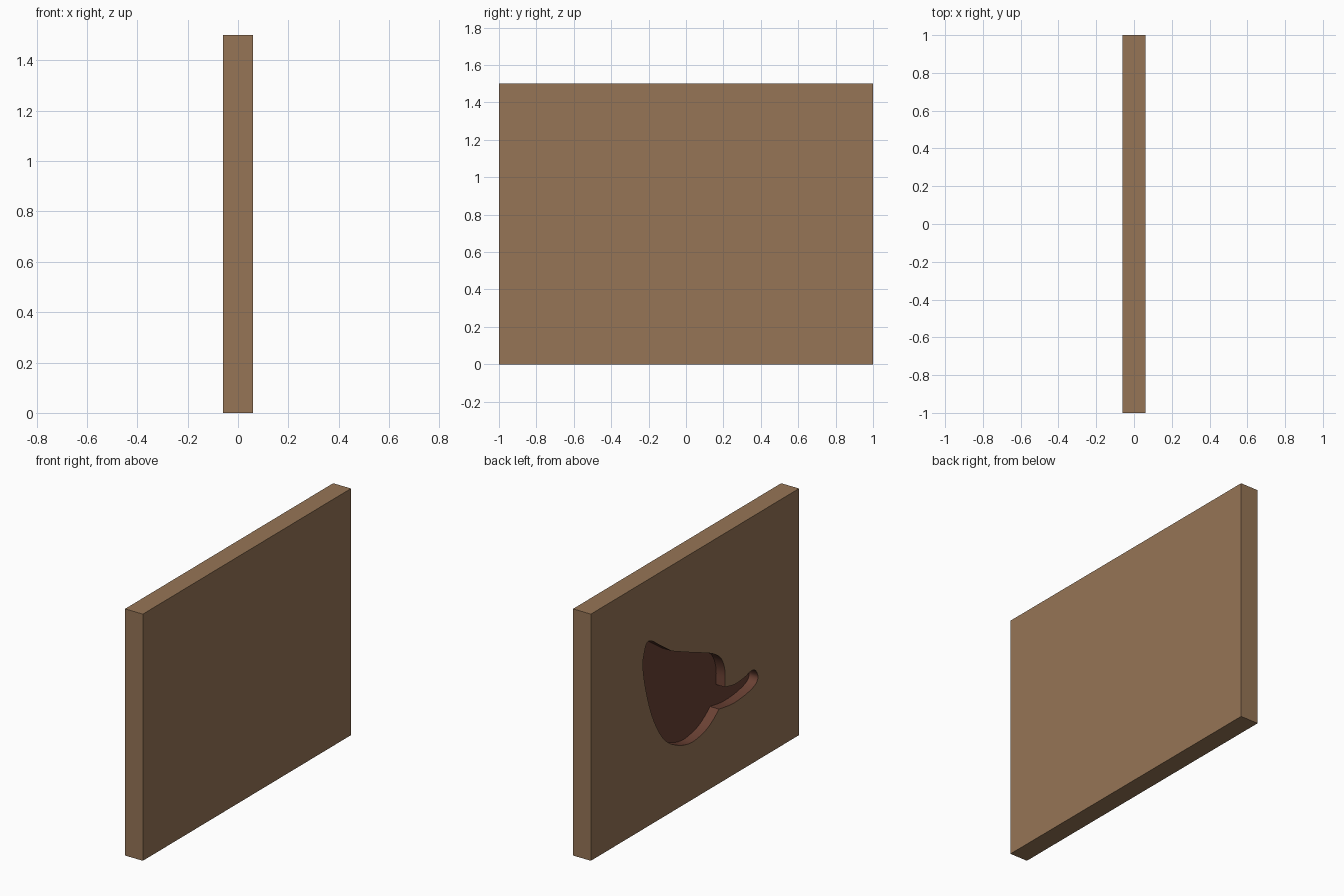
import bpy, bmesh
from mathutils import Vector

if "Cube" in bpy.data.objects:
    bpy.data.objects.remove(bpy.data.objects["Cube"])

THICK, DEPTH = 0.12, 0.06


def material(name, rgb):
    m = bpy.data.materials.new(name)
    m.diffuse_color = (*rgb, 1)
    m.use_nodes = True
    m.node_tree.nodes["Principled BSDF"].inputs["Base Color"].default_value = m.diffuse_color
    return m


def smooth_run(pts, steps=5):
    """Catmull-Rom samples through an open run, without its last point."""
    p = [Vector(q) for q in pts]
    p = [2 * p[0] - p[1]] + p + [2 * p[-1] - p[-2]]
    out = []
    for a, b, c, d in zip(p, p[1:], p[2:], p[3:]):
        for i in range(steps):
            t = i / steps
            out.append(0.5 * (2 * b + (c - a) * t + (2 * a - 5 * b + 4 * c - d) * t * t
                              + (3 * b - a - 3 * c + d) * t ** 3))
    return out


def add_object(name, bm, mat):
    bmesh.ops.recalc_face_normals(bm, faces=bm.faces)
    me = bpy.data.meshes.new(name)
    bm.to_mesh(me)
    bm.free()
    me.materials.append(mat)
    ob = bpy.data.objects.new(name, me)
    bpy.context.collection.objects.link(ob)
    return ob


# board
bm = bmesh.new()
bmesh.ops.create_cube(bm, size=1)
for v in bm.verts:
    v.co = Vector((v.co.x * THICK, v.co.y * 2, (v.co.z + 0.5) * 1.5))
board = add_object("board", bm, material("wood", (0.305, 0.178, 0.093)))

# recess outline (y, z): body, tail, top lobe, sloping top edge
runs = [
    [(.22, .977), (.337, 1.058), (.413, 1.112), (.462, 1.118), (.49, 1.056), (.5, .99),
     (.471, .835), (.413, .66), (.337, .521), (.26, .437), (.144, .375), (.029, .349),
     (-.096, .369), (-.173, .407), (-.231, .452)],
    [(-.231, .452), (-.356, .435), (-.481, .442), (-.577, .466), (-.606, .504),
     (-.587, .548), (-.558, .565), (-.519, .562), (-.481, .552), (-.385, .545), (-.288, .564)],
    [(-.288, .564), (-.288, .667), (-.25, .755), (-.183, .805), (-.125, .834)],
    [(-.125, .834), (.05, .905), (.22, .977)],
]
outline = [q for run in runs for q in smooth_run(run)]

# cutter for the recess in the -x face
bm = bmesh.new()
face = bm.faces.new([bm.verts.new((-THICK / 2 - 0.1, q.x, q.y)) for q in outline])
ext = bmesh.ops.extrude_face_region(bm, geom=[face])
for g in ext["geom"]:
    if isinstance(g, bmesh.types.BMVert):
        g.co.x = DEPTH - THICK / 2
cutter = add_object("recess_cutter", bm, material("recess_brown", (0.145, 0.053, 0.034)))
cutter.hide_render = True

mod = board.modifiers.new("recess", 'BOOLEAN')
mod.operation = 'DIFFERENCE'
mod.solver = 'EXACT'
mod.material_mode = 'TRANSFER'
mod.object = cutter
bpy.context.view_layer.objects.active = board
board.select_set(True)
cutter.select_set(False)
bpy.ops.object.modifier_apply(modifier=mod.name)
bpy.data.objects.remove(cutter)
bpy.ops.object.shade_smooth_by_angle()
